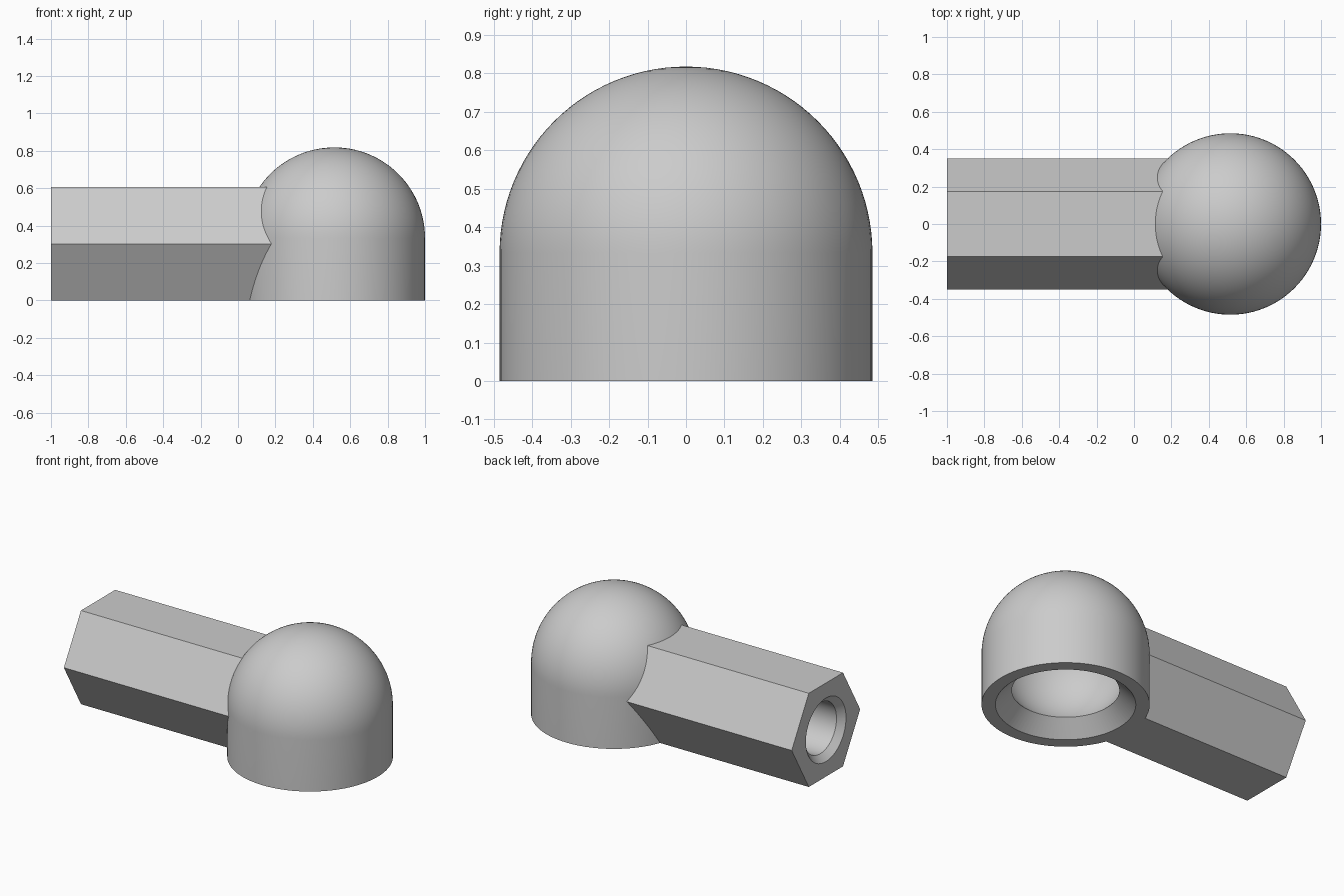
import bpy, bmesh
from math import sin, cos, pi, asin, sqrt, radians
from mathutils import Matrix, Vector

if "Cube" in bpy.data.objects:
    bpy.data.objects.remove(bpy.data.objects["Cube"])

# Main sizes
R = 0.485            # dome outer radius
CX, CZ = 0.515, 0.333  # dome centre
APOTHEM = 0.3025     # half height of the hexagonal shank
NECK_R, NECK_Z = 0.31, 0.095

grey = bpy.data.materials.new("plain grey")
grey.use_nodes = True
colour = (0.6, 0.6, 0.6, 1)
grey.diffuse_color = colour
grey.node_tree.nodes["Principled BSDF"].inputs["Base Color"].default_value = colour


def revolve(name, profile, matrix, steps=96):
    """Spin an (radius, height) profile round z into a closed solid."""
    bm = bmesh.new()
    verts = [bm.verts.new((r, 0, z)) for r, z in profile]
    edges = [bm.edges.new(pair) for pair in zip(verts, verts[1:])]
    bmesh.ops.spin(bm, geom=verts + edges, cent=(0, 0, 0), axis=(0, 0, 1),
                   angle=2 * pi, steps=steps)
    bmesh.ops.remove_doubles(bm, verts=bm.verts, dist=1e-5)
    bmesh.ops.recalc_face_normals(bm, faces=bm.faces)
    bm.transform(matrix)
    mesh = bpy.data.meshes.new(name)
    bm.to_mesh(mesh)
    bm.free()
    mesh.materials.append(grey)
    obj = bpy.data.objects.new(name, mesh)
    bpy.context.collection.objects.link(obj)
    return obj


def arc(radius, centre_z, start, count=28):
    """Quarter-style arc from a start angle up to the pole."""
    angles = [start + (pi / 2 - start) * i / count for i in range(count + 1)]
    pts = [(radius * cos(a), centre_z + radius * sin(a)) for a in angles]
    pts[-1] = (0, centre_z + radius)
    return pts


def combine(target, other, operation):
    mod = target.modifiers.new(operation.title(), 'BOOLEAN')
    mod.operation = operation
    mod.solver = 'EXACT'
    mod.object = other
    bpy.context.view_layer.objects.active = target
    bpy.ops.object.modifier_apply(modifier=mod.name)
    bpy.data.objects.remove(other)


upright = Matrix.Translation((CX, 0, 0))
along_x = Matrix.Translation((-1, 0, APOTHEM)) @ Matrix.Rotation(pi / 2, 4, 'Y')

# Domed housing: straight skirt with a hemisphere on top
body = revolve("socket_housing", [(0, 0), (R, 0)] + arc(R, CZ, 0), upright)

# Hexagonal shank, flats on top and bottom, corners at the sides
corner = APOTHEM / cos(pi / 6)
turn = Matrix.Rotation(pi / 2, 4, 'Z')
shank = revolve("hex_shank", [(0, 0), (corner, 0), (corner, 1.35), (0, 1.35)],
                along_x @ turn, steps=6)
combine(body, shank, 'UNION')

# Spherical socket with a flared mouth underneath
drop = CZ - NECK_Z
ball_r = sqrt(NECK_R ** 2 + drop ** 2)
flare = NECK_R + NECK_Z + 0.02
socket = revolve("socket_cutter",
                 [(0, -0.02), (flare, -0.02)] + arc(ball_r, CZ, -asin(drop / ball_r), 40),
                 upright)
combine(body, socket, 'DIFFERENCE')

# Chamfered blind bore in the shank end
bore = revolve("bore_cutter",
               [(0, -0.02), (0.225, -0.02), (0.165, 0.04), (0.165, 0.8), (0, 0.89)],
               along_x, steps=64)
combine(body, bore, 'DIFFERENCE')

# Smooth the round surfaces, keep the machined edges crisp
body.name = "ball_socket_rod_end"
bpy.ops.object.select_all(action='DESELECT')
body.select_set(True)
bpy.context.view_layer.objects.active = body
bpy.ops.object.shade_smooth_by_angle(angle=radians(25))
